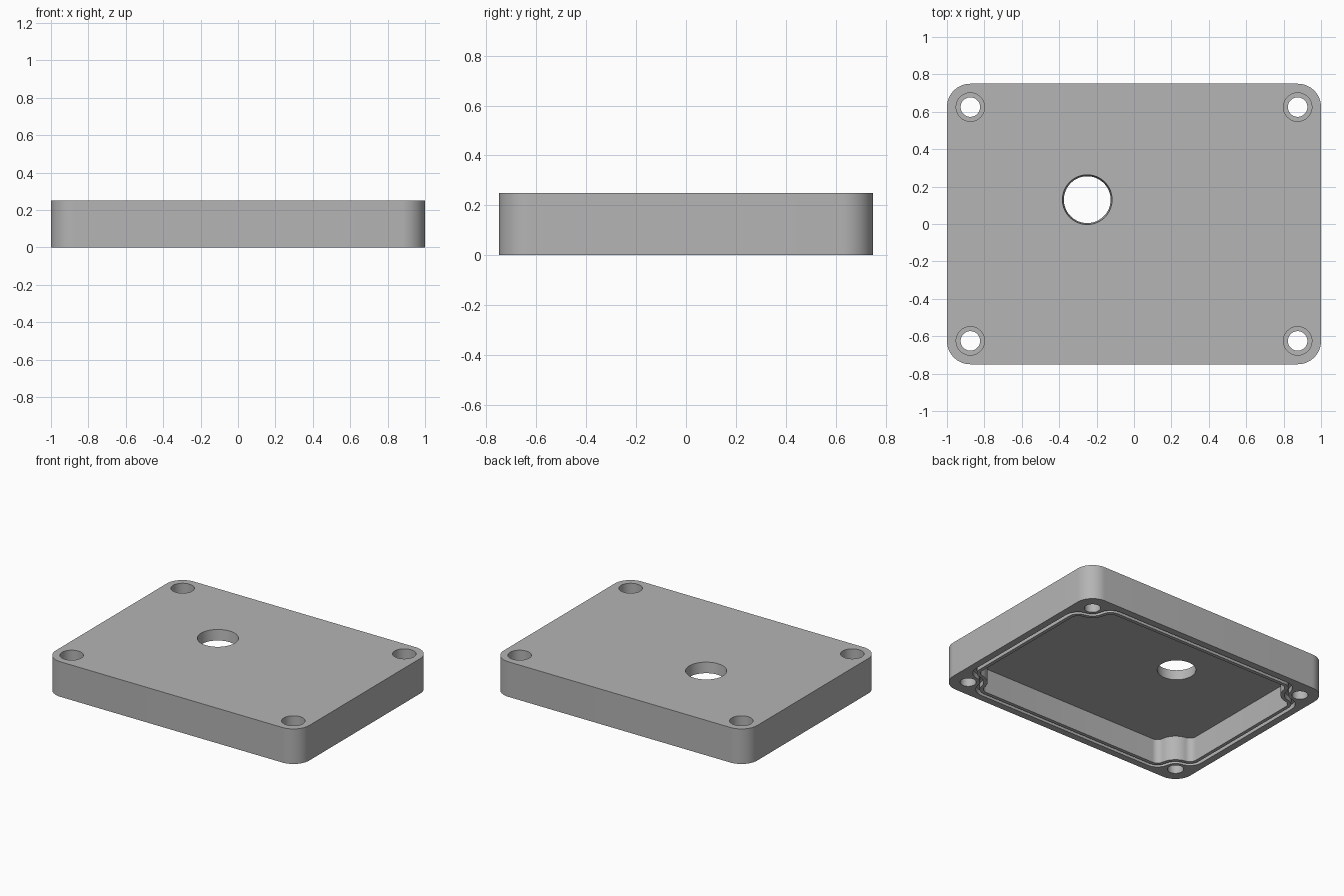
import bpy, bmesh, math
from mathutils import Vector

if "Cube" in bpy.data.objects:
    bpy.data.objects.remove(bpy.data.objects["Cube"])

HALF_X, HALF_Y, HEIGHT = 1.0, 0.75, 0.25
CORNER = 0.125          # corner radius, also the screw inset
TOP_THICK = 0.075
WALL = 0.1
BOSS = 0.125            # radius of the screw bosses
FILLET = 0.05

grey = bpy.data.materials.new("plain grey")
grey.use_nodes = True
grey.diffuse_color = (0.46, 0.46, 0.46, 1)
grey.node_tree.nodes["Principled BSDF"].inputs["Base Color"].default_value = (0.46, 0.46, 0.46, 1)


def arc(cx, cy, r, a0, a1, n):
    return [(cx + r * math.cos(a0 + (a1 - a0) * i / n),
             cy + r * math.sin(a0 + (a1 - a0) * i / n)) for i in range(n + 1)]


def circle(cx, cy, r, n=64):
    return arc(cx, cy, r, 0, math.tau, n)[:-1]


def four_corners(quarter):
    """Repeat a first-quadrant outline in all quadrants, counter-clockwise."""
    back = quarter[::-1]
    return (quarter + [(-x, y) for x, y in back]
            + [(-x, -y) for x, y in quarter] + [(x, -y) for x, y in back])


def boss_outline(grow):
    """Cavity outline flowing round the bosses, moved outwards by grow."""
    cx, cy = HALF_X - CORNER, HALF_Y - CORNER
    near = WALL + FILLET - CORNER
    far = math.sqrt((BOSS + FILLET) ** 2 - near ** 2)
    f, r = FILLET + grow, BOSS - grow
    turn = math.atan2(far, near)
    pts = arc(cx - near, cy - far, f, 0, turn, 10)
    pts += arc(cx, cy, r, turn - math.pi, -math.pi / 2 - turn, 16)[1:-1]
    pts += arc(cx - far, cy - near, f, math.pi / 2 - turn, math.pi / 2, 10)
    return four_corners(pts)


def loft(name, sections, ring=False):
    """Solid skinned through (outline, z) sections; a ring closes on itself."""
    bm = bmesh.new()
    loops = [[bm.verts.new((x, y, z)) for x, y in pts] for pts, z in sections]
    pairs = list(zip(loops, loops[1:]))
    if ring:
        pairs.append((loops[-1], loops[0]))
    else:
        bm.faces.new(loops[0][::-1])
        bm.faces.new(loops[-1])
    for a, b in pairs:
        for i in range(len(a)):
            j = (i + 1) % len(a)
            bm.faces.new((a[i], a[j], b[j], b[i]))
    bmesh.ops.recalc_face_normals(bm, faces=bm.faces[:])
    mesh = bpy.data.meshes.new(name)
    bm.to_mesh(mesh)
    bm.free()
    mesh.materials.append(grey)
    obj = bpy.data.objects.new(name, mesh)
    bpy.context.collection.objects.link(obj)
    return obj


# Lid block with rounded upright corners
outline = four_corners(arc(HALF_X - CORNER, HALF_Y - CORNER, CORNER, 0, math.pi / 2, 16))
lid = loft("enclosure_lid", [(outline, 0), (outline, HEIGHT)])

# Hollow underside
cavity = boss_outline(0)
ceiling = HEIGHT - TOP_THICK
cutters = [loft("cavity_cutter", [(cavity, -0.1), (cavity, ceiling)])]

# Seal groove in the rim
outer, inner = boss_outline(0.05), boss_outline(0.025)
cutters.append(loft("groove_cutter", [(outer, -0.1), (outer, 0.035),
                                      (inner, 0.035), (inner, -0.1)], ring=True))

# Counterbored screw holes
for sx in (-1, 1):
    for sy in (-1, 1):
        cx, cy = sx * (HALF_X - CORNER), sy * (HALF_Y - CORNER)
        small, large = circle(cx, cy, 0.052), circle(cx, cy, 0.076)
        cutters.append(loft("screw_cutter", [(small, -0.1), (small, 0.15),
                                             (large, 0.15), (large, 0.35)]))

# Slightly tapered opening through the top
cutters.append(loft("opening_cutter", [
    (circle(-0.25, 0.13, 0.125 - 0.008), ceiling - TOP_THICK),
    (circle(-0.25, 0.13, 0.133 + 0.008), HEIGHT + TOP_THICK)]))

# Cut everything out, then drop the cutters
for cutter in cutters:
    cutter.hide_render = True
    mod = lid.modifiers.new("cut", "BOOLEAN")
    mod.operation = "DIFFERENCE"
    mod.solver = "EXACT"
    mod.object = cutter
bpy.ops.object.select_all(action="DESELECT")
bpy.context.view_layer.objects.active = lid
lid.select_set(True)
for mod in list(lid.modifiers):
    bpy.ops.object.modifier_apply(modifier=mod.name)
for cutter in cutters:
    bpy.data.objects.remove(cutter)
bpy.ops.object.shade_smooth_by_angle(angle=math.radians(30))
